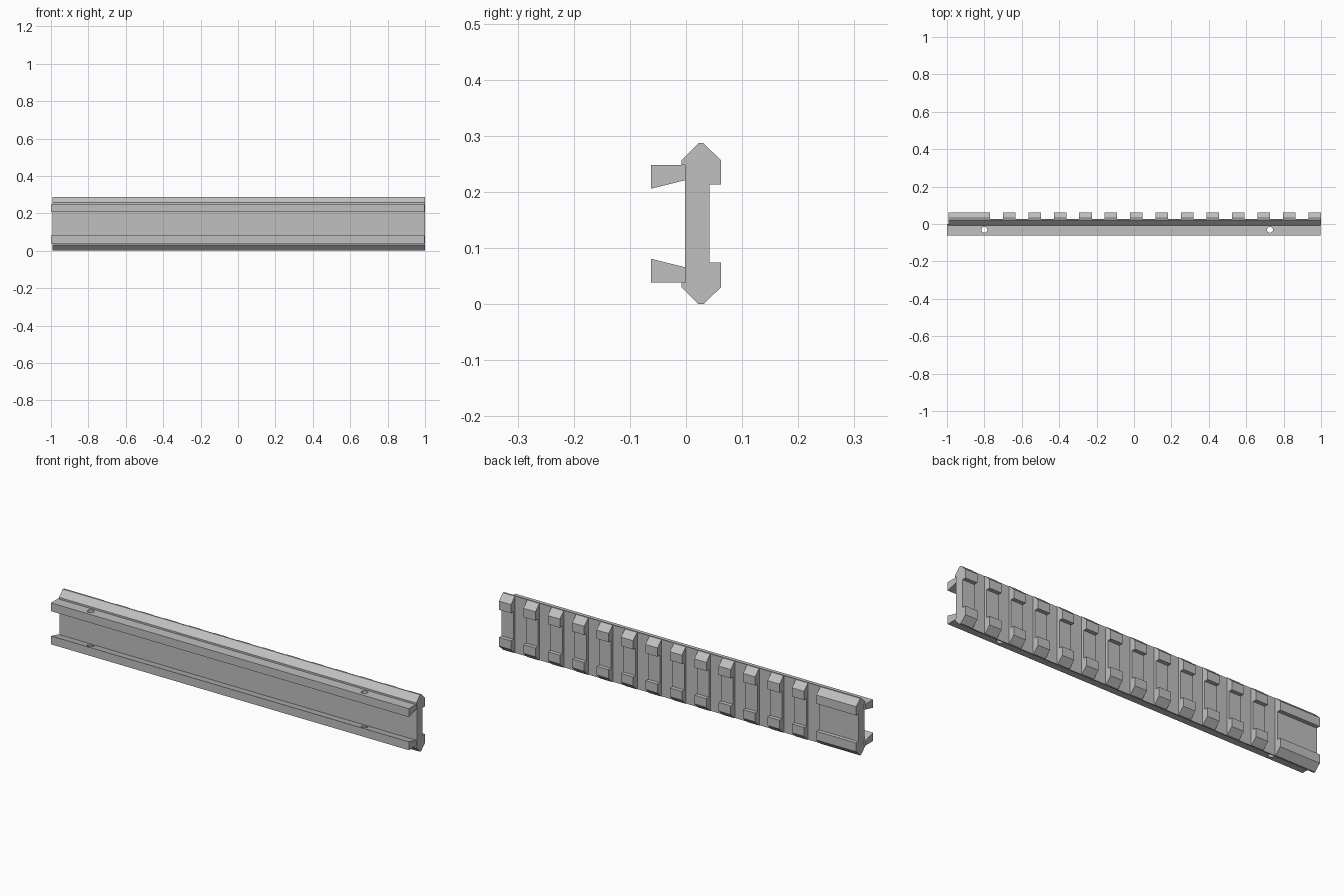
import bpy
import bmesh
from math import pi, cos, sin

cube = bpy.data.objects.get("Cube")
if cube:
    bpy.data.objects.remove(cube, do_unlink=True)

MID = 0.1435                       # height of the mirror plane
PITCH, TOOTH = 0.1362, 0.067       # slot spacing and tooth width
FLOOR = 0.028                      # y of the slot floors

metal = bpy.data.materials.new("grey_metal")
grey = (0.53, 0.53, 0.53, 1)
metal.use_nodes = True
metal.diffuse_color = grey
metal.node_tree.nodes["Principled BSDF"].inputs["Base Color"].default_value = grey


def prism(bm, base, offset):
    """Add a closed prism: a polygon swept along an offset."""
    face = bm.faces.new([bm.verts.new(p) for p in base])
    swept = bmesh.ops.extrude_face_region(bm, geom=[face])["geom"]
    verts = [v for v in swept if isinstance(v, bmesh.types.BMVert)]
    bmesh.ops.translate(bm, verts=verts, vec=offset)


def make_object(name, bm):
    bmesh.ops.recalc_face_normals(bm, faces=bm.faces)
    mesh = bpy.data.meshes.new(name)
    bm.to_mesh(mesh)
    bm.free()
    obj = bpy.data.objects.new(name, mesh)
    bpy.context.collection.objects.link(obj)
    mesh.materials.append(metal)
    return obj


def extrude_x(name, profile, x0, x1):
    bm = bmesh.new()
    prism(bm, [(x0, y, z) for y, z in profile], (x1 - x0, 0, 0))
    return make_object(name, bm)


def cut(obj, cutter):
    """Subtract the cutter from the object and bake the result."""
    mod = obj.modifiers.new("cut", "BOOLEAN")
    mod.operation = "DIFFERENCE"
    mod.solver = "EXACT"
    mod.object = cutter
    graph = bpy.context.evaluated_depsgraph_get()
    baked = bpy.data.meshes.new_from_object(obj.evaluated_get(graph))
    obj.modifiers.clear()
    obj.data = baked


def mirrored(points):
    return [(y, 2 * MID - z) for y, z in reversed(points)]


# Rail body: upper half of the section, mirrored to the lower half
upper = [(-0.002, 0.248), (-0.008, 0.248), (-0.008, 0.257), (0.022, 0.287),
         (0.031, 0.287), (0.062, 0.257), (0.062, 0.213), (0.042, 0.213)]
rail = extrude_x("rail_body", upper + mirrored(upper), -0.993, 1)

# Cross slots between the teeth
bm = bmesh.new()
for i in range(13):
    right = 1 - TOOTH - i * PITCH
    left = right - (PITCH - TOOTH)
    prism(bm, [(left, FLOOR, -0.1), (right, FLOOR, -0.1),
               (right, 0.1, -0.1), (left, 0.1, -0.1)], (0, 0, 0.5))
slots = make_object("slot_cutter", bm)
cut(rail, slots)

# Front flanges with tapered inner faces
flange = [(0.0, 0.248), (-0.062, 0.248), (-0.062, 0.206), (0.0, 0.2215)]
flanges = [extrude_x("upper_flange", flange, -1, 0.996),
           extrude_x("lower_flange", mirrored(flange), -1, 0.996)]

# Screw holes through both flanges
bm = bmesh.new()
for x in (-0.8, 0.727):
    ring = [(x + 0.016 * cos(2 * pi * k / 24), -0.031 + 0.016 * sin(2 * pi * k / 24), -0.1)
            for k in range(24)]
    prism(bm, ring, (0, 0, 0.5))
holes = make_object("hole_cutter", bm)
for obj in flanges:
    cut(obj, holes)

for cutter in (slots, holes):
    bpy.data.objects.remove(cutter, do_unlink=True)
